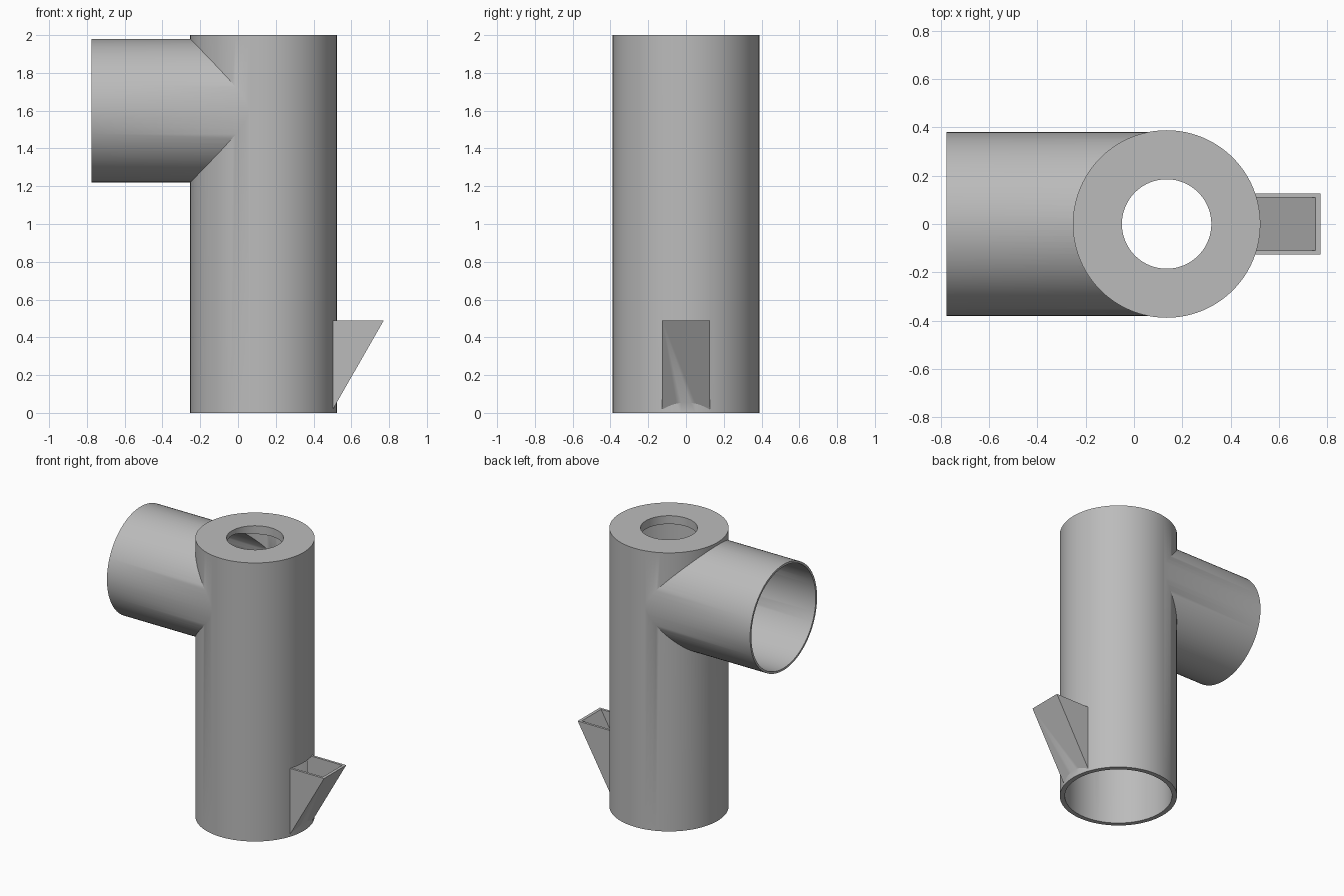
import bpy, bmesh, math
from mathutils import Matrix, Vector

default = bpy.data.objects.get("Cube")
if default:
    bpy.data.objects.remove(default, do_unlink=True)

AXIS_X = 0.135      # centre line of the upright tube
PIPE_Z = 1.60       # centre line of the side pipe

steel = bpy.data.materials.new("grey_steel")
steel.use_nodes = True
steel.diffuse_color = (0.5, 0.5, 0.5, 1)
steel.node_tree.nodes["Principled BSDF"].inputs["Base Color"].default_value = (0.5, 0.5, 0.5, 1)


def make_object(name, bm):
    bmesh.ops.recalc_face_normals(bm, faces=bm.faces)
    mesh = bpy.data.meshes.new(name)
    bm.to_mesh(mesh)
    bm.free()
    mesh.materials.append(steel)
    obj = bpy.data.objects.new(name, mesh)
    bpy.context.collection.objects.link(obj)
    return obj


def cylinder(name, radius, start, end, segments=96):
    """Solid cylinder between two points."""
    start, end = Vector(start), Vector(end)
    span = end - start
    turn = span.to_track_quat('Z', 'Y').to_matrix().to_4x4()
    bm = bmesh.new()
    bmesh.ops.create_cone(bm, cap_ends=True, segments=segments, radius1=radius,
                          radius2=radius, depth=span.length,
                          matrix=Matrix.Translation((start + end) / 2) @ turn)
    return make_object(name, bm)


def prism(name, profile, half_width):
    """Profile in x and z, extruded across y."""
    bm = bmesh.new()
    face = bm.faces.new([bm.verts.new((x, -half_width, z)) for x, z in profile])
    side = bmesh.ops.extrude_face_region(bm, geom=[face])["geom"]
    verts = [v for v in side if isinstance(v, bmesh.types.BMVert)]
    bmesh.ops.translate(bm, verts=verts, vec=(0, 2 * half_width, 0))
    return make_object(name, bm)


def combine(target, other, operation):
    """Apply a boolean and discard the helper solid."""
    mod = target.modifiers.new(operation.title(), 'BOOLEAN')
    mod.operation = operation
    mod.solver = 'EXACT'
    mod.object = other
    bpy.context.view_layer.objects.active = target
    bpy.ops.object.modifier_apply(modifier=mod.name)
    bpy.data.objects.remove(other, do_unlink=True)


# Outer solids: upright tube, side pipe and wedge-shaped scoop
body = cylinder("tube_with_side_pipe_and_scoop", 0.388, (AXIS_X, 0, 0), (AXIS_X, 0, 2))
pipe = cylinder("side_pipe", 0.38, (-0.775, 0, PIPE_Z), (AXIS_X, 0, PIPE_Z))
scoop = prism("scoop", [(0.45, 0.49), (0.772, 0.49), (0.503, 0.02), (0.45, 0.02)], 0.126)
combine(body, pipe, 'UNION')
combine(body, scoop, 'UNION')

# Hollows: main bore under the cap, cap hole, pipe bore and scoop cavity
hollows = [
    cylinder("main_bore", 0.355, (AXIS_X, 0, -0.1), (AXIS_X, 0, 1.94)),
    cylinder("cap_hole", 0.185, (AXIS_X, 0, 1.8), (AXIS_X, 0, 2.1)),
    cylinder("pipe_bore", 0.365, (-0.9, 0, PIPE_Z), (0.06, 0, PIPE_Z)),
    prism("scoop_cavity", [(0.44, 0.49), (0.44, 0.03), (0.491, 0.03), (0.751, 0.49),
                           (0.751, 0.52), (0.528, 0.52), (0.528, 0.49)], 0.109),
]
for hollow in hollows:
    combine(body, hollow, 'DIFFERENCE')

# Smooth round walls, crisp rims
bpy.ops.object.select_all(action='DESELECT')
body.select_set(True)
bpy.context.view_layer.objects.active = body
bpy.ops.object.shade_smooth_by_angle(angle=math.radians(30))
